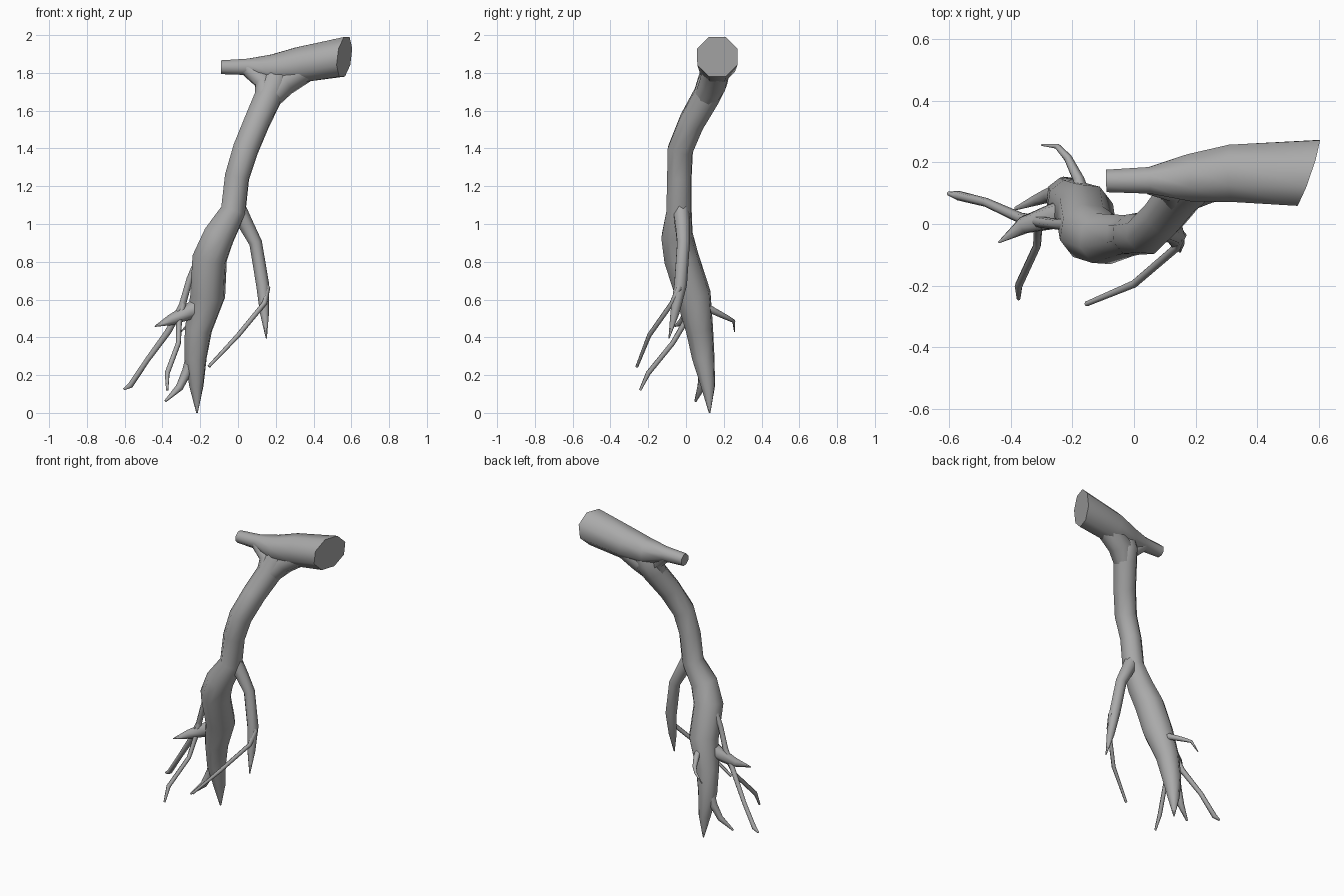
import bpy, bmesh, math
from mathutils import Vector

bark = bpy.data.materials.new("bark")
bark.diffuse_color = (0.4, 0.4, 0.4, 1)


def limb(name, pts, sides=8, end_plane=None):
    """Faceted tapering tube through (x, y, z, radius) points."""
    P = [Vector(p[:3]) for p in pts]
    n = len(P)
    bm = bmesh.new()
    rings, side = [], None
    for i, p in enumerate(P):
        a = (p - P[i - 1]).normalized() if i > 0 else Vector()
        b = (P[i + 1] - p).normalized() if i < n - 1 else Vector()
        t = (a + b).normalized()
        if side is None:
            side = t.orthogonal()
        side = (side - t * side.dot(t)).normalized()
        up = t.cross(side)
        ring = []
        for k in range(sides):
            w = 2 * math.pi * (k + 0.5) / sides
            co = p + (side * math.cos(w) + up * math.sin(w)) * pts[i][3] * 1.04
            if end_plane and i == n - 1:
                co.x = end_plane(co)
            ring.append(bm.verts.new(co))
        rings.append(ring)
    for r0, r1 in zip(rings, rings[1:]):
        for k in range(sides):
            j = (k + 1) % sides
            bm.faces.new((r0[k], r0[j], r1[j], r1[k]))
    bm.faces.new(rings[0][::-1])
    bm.faces.new(rings[-1])
    bmesh.ops.recalc_face_normals(bm, faces=bm.faces)
    me = bpy.data.meshes.new(name)
    bm.to_mesh(me)
    bm.free()
    me.materials.append(bark)
    ob = bpy.data.objects.new(name, me)
    bpy.context.collection.objects.link(ob)
    bpy.context.view_layer.objects.active = ob
    ob.select_set(True)
    bpy.ops.object.shade_smooth_by_angle(angle=math.radians(66))
    ob.select_set(False)
    return ob


# cross log at the top, with a slanted cut on its thick end
limb("cross_log", [
    (-0.09, 0.14, 1.83, 0.038), (0.05, 0.142, 1.832, 0.045),
    (0.18, 0.15, 1.82, 0.08), (0.32, 0.165, 1.842, 0.097),
    (0.565, 0.166, 1.885, 0.111)],
    end_plane=lambda c: 0.563 + 0.34 * (c.y - 0.165) + 0.12 * (c.z - 1.885))

# flared collars blending the trunk into the log
limb("collar_right", [
    (0.15, 0.095, 1.65, 0.06), (0.235, 0.145, 1.75, 0.075),
    (0.37, 0.165, 1.835, 0.072)])
limb("collar_left", [
    (0.145, 0.09, 1.65, 0.06), (0.135, 0.125, 1.76, 0.052),
    (0.05, 0.14, 1.826, 0.042)])

# main trunk running down into the tap root
limb("trunk", [
    (0.21, 0.15, 1.80, 0.07), (0.19, 0.138, 1.75, 0.08),
    (0.163, 0.11, 1.68, 0.074), (0.10, 0.03, 1.54, 0.07),
    (0.04, -0.03, 1.395, 0.069), (-0.005, -0.035, 1.25, 0.066),
    (-0.025, -0.037, 1.07, 0.068), (-0.10, -0.048, 0.94, 0.084),
    (-0.15, -0.025, 0.82, 0.092), (-0.16, 0.04, 0.62, 0.092),
    (-0.21, 0.072, 0.44, 0.072), (-0.225, 0.092, 0.29, 0.059),
    (-0.22, 0.117, 0.14, 0.037), (-0.217, 0.125, 0.0, 0.004)])

# side branch and the thin root it carries
limb("side_branch", [
    (-0.02, -0.033, 1.12, 0.045), (0.04, -0.02, 1.0, 0.04),
    (0.093, -0.015, 0.90, 0.034), (0.13, -0.03, 0.68, 0.034),
    (0.14, -0.06, 0.53, 0.024), (0.15, -0.09, 0.395, 0.003)], 7)
limb("side_branch_root", [
    (0.13, -0.03, 0.70, 0.016), (0.155, -0.038, 0.66, 0.016),
    (0.14, -0.075, 0.58, 0.013), (0.0, -0.195, 0.41, 0.012),
    (-0.155, -0.26, 0.245, 0.008)], 6)

# short thick spur
limb("left_spur", [
    (-0.17, 0.04, 0.58, 0.06), (-0.26, 0.025, 0.535, 0.042),
    (-0.36, -0.005, 0.49, 0.028), (-0.44, -0.06, 0.458, 0.003)], 7)

# forked pair of long thin roots
limb("forked_root_outer", [
    (-0.20, 0.0, 0.82, 0.025), (-0.255, 0.0, 0.71, 0.017),
    (-0.295, 0.005, 0.57, 0.018), (-0.37, 0.02, 0.43, 0.017),
    (-0.48, 0.07, 0.28, 0.014), (-0.57, 0.092, 0.145, 0.015),
    (-0.605, 0.10, 0.125, 0.006)], 6)
limb("forked_root_inner", [
    (-0.285, 0.005, 0.60, 0.016), (-0.312, -0.005, 0.48, 0.015),
    (-0.315, -0.07, 0.37, 0.013), (-0.375, -0.20, 0.21, 0.013),
    (-0.375, -0.243, 0.12, 0.006)], 6)

# small lower and rear roots
limb("lower_root", [
    (-0.23, 0.10, 0.32, 0.04), (-0.27, 0.095, 0.22, 0.026),
    (-0.31, 0.08, 0.135, 0.02), (-0.385, 0.05, 0.062, 0.006)], 6)
limb("rear_root", [
    (-0.17, 0.09, 0.56, 0.03), (-0.18, 0.145, 0.54, 0.018),
    (-0.215, 0.215, 0.505, 0.013), (-0.25, 0.253, 0.485, 0.009),
    (-0.30, 0.257, 0.43, 0.003)], 6)
